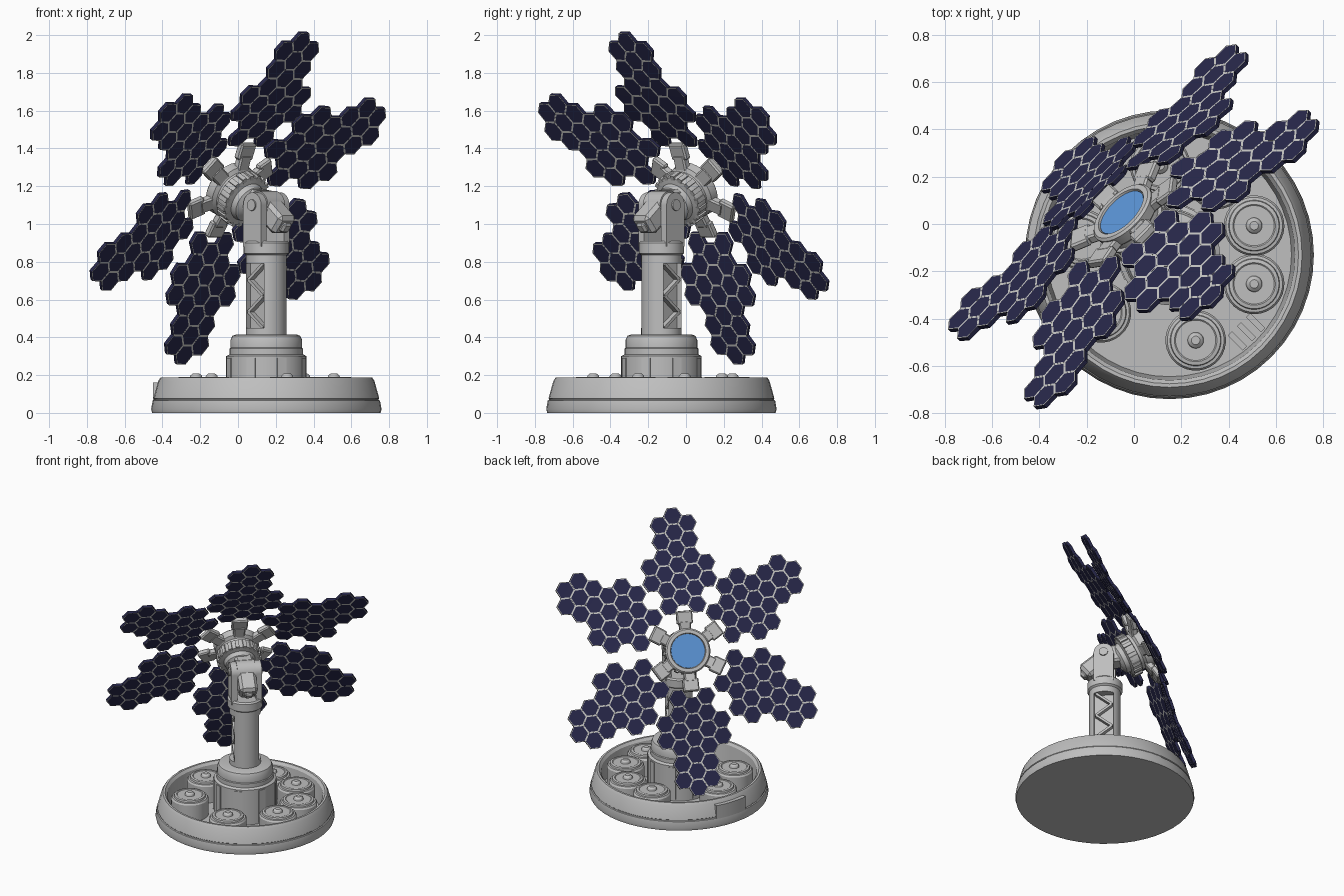
import bpy, bmesh
from math import sin, cos, pi, radians, sqrt, asin
from mathutils import Matrix, Vector

if "Cube" in bpy.data.objects:
    bpy.data.objects.remove(bpy.data.objects["Cube"])


def material(name, rgb):
    m = bpy.data.materials.new(name)
    m.use_nodes = True
    m.diffuse_color = (*rgb, 1)
    m.node_tree.nodes["Principled BSDF"].inputs["Base Color"].default_value = (*rgb, 1)
    return m


GRAY = material("metal_gray", (0.52, 0.52, 0.52))
FRAME = material("frame_gray", (0.58, 0.58, 0.56))
NAVY = material("solar_navy", (0.021, 0.021, 0.07))
BLUE = material("lens_blue", (0.11, 0.31, 0.70))


def frame(x, y, z, origin):
    m = Matrix((x, y, z)).transposed().to_4x4()
    m.translation = origin
    return m


def turn(deg, about='Z'):
    return Matrix.Rotation(radians(deg), 4, about)


ALONG_X = turn(90, 'Y')

# Column frame: x along the hinge, y toward the dish. Dish frame: z is its axis
C = frame((0.707, 0.707, 0), (-0.707, 0.707, 0), (0, 0, 1), (0.15, -0.13, 0))
tilt = radians(28)
axis = Vector((-0.707 * cos(tilt), 0.707 * cos(tilt), sin(tilt))).normalized()
side = Vector((-1, -1, 0)).normalized()
D = frame(side, axis.cross(side), axis, (0.01, -0.012, 1.145)) @ turn(1)


def finish(bm, name, matrix, mats):
    bmesh.ops.recalc_face_normals(bm, faces=bm.faces)
    for f in bm.faces:
        f.smooth = True
    for e in bm.edges:
        e.smooth = len(e.link_faces) == 2 and e.calc_face_angle(0) < radians(32)
    me = bpy.data.meshes.new(name)
    bm.to_mesh(me)
    bm.free()
    for m in mats:
        me.materials.append(m)
    ob = bpy.data.objects.new(name, me)
    ob.matrix_world = matrix
    bpy.context.collection.objects.link(ob)


def loft(bm, rings):
    for a, b in zip(rings, rings[1:]):
        for i in range(len(a)):
            j = (i + 1) % len(a)
            bm.faces.new((a[i], a[j], b[j], b[i]))
    for r in (rings[0], rings[-1]):
        bm.faces.new(r)


def lathe(name, profile, matrix, mat=GRAY, n=40):
    bm = bmesh.new()
    loft(bm, [[bm.verts.new((r * cos(2 * pi * i / n), r * sin(2 * pi * i / n), z))
               for i in range(n)] for r, z in profile])
    finish(bm, name, matrix, [mat])


def prism(name, outline, z0, z1, matrix):
    bm = bmesh.new()
    loft(bm, [[bm.verts.new((x, y, z)) for x, y in outline] for z in (z0, z1)])
    finish(bm, name, matrix, [GRAY])


def box(name, size, at, matrix, bevel=0.0):
    bm = bmesh.new()
    bmesh.ops.create_cube(bm, size=1, matrix=Matrix.Translation(at) @ Matrix.Diagonal((*size, 1)))
    if bevel:
        bmesh.ops.bevel(bm, geom=bm.edges[:], offset=bevel, segments=1, affect='EDGES')
    finish(bm, name, matrix, [GRAY])


def beam(name, a, b, w, h, matrix, bevel=0.0):
    a, b = Vector(a), Vector(b)
    d = (b - a).normalized()
    x = Vector((1, 0, 0))
    m = frame(x, d.cross(x), d, (a + b) / 2)
    box(name, (w, h, (b - a).length), (0, 0, 0), matrix @ m, bevel)


# Bowl-shaped base
lathe("base_bowl", [(0.605, 0), (0.61, 0.02), (0.602, 0.065), (0.595, 0.068), (0.595, 0.074),
                    (0.598, 0.077), (0.572, 0.17), (0.56, 0.188), (0.545, 0.188), (0.53, 0.17),
                    (0.515, 0.04)], C, n=48)
# Raised panel on the rim
arc = [radians(a) for a in range(150, 177, 3)]
prism("rim_panel", [(0.603 * cos(a), 0.603 * sin(a)) for a in arc] +
      [(0.55 * cos(a), 0.55 * sin(a)) for a in reversed(arc)], 0.06, 0.16,
      Matrix.Translation((0.15, -0.13, 0)))

# Drums on the deck
for k, a in enumerate((-145, -95, -28, 26, 64, 103, 141)):
    lathe(f"drum_{k}", [(0.128, 0.03), (0.128, 0.16), (0.12, 0.172), (0.108, 0.174),
                        (0.105, 0.186), (0.09, 0.189), (0.085, 0.185), (0.034, 0.185),
                        (0.03, 0.198), (0.018, 0.208)],
          C @ turn(-90 + a) @ Matrix.Translation((0.378, 0, 0)), n=32)
# Deck ridges
for k in (-1, 0, 1):
    box("deck_ridge", (0.025, 0.09, 0.02), (k * 0.055, -0.46, 0.045), C)

# Pedestal with side panels
lathe("pedestal", [(0.213, 0.03), (0.213, 0.3), (0.195, 0.31), (0.195, 0.34), (0.19, 0.345),
                   (0.19, 0.385), (0.18, 0.408), (0.16, 0.415)], C)
for k in range(8):
    box("pedestal_panel", (0.02, 0.05, 0.24), (0.207, 0, 0.17), C @ turn(45 * k + 22.5))

# Column with two truss windows
R, HALF, DEPTH = 0.107, 0.067, 0.05
lathe("column_foot", [(R, 0.4), (R, 0.45)], C)
lathe("column_top", [(R, 0.79), (R, 0.835), (0.12, 0.845), (0.12, 0.9), (0.11, 0.91)], C)
edge = sqrt(R * R - HALF * HALF)
start = asin(HALF / R)
outline = []
for s in (1, -1):
    outline += [(s * DEPTH, -s * HALF), (s * DEPTH, s * HALF), (s * edge, s * HALF)]
    for k in range(1, 12):
        a = start + k * (pi - 2 * start) / 12
        outline.append((s * R * cos(a), s * R * sin(a)))
    outline.append((-s * edge, s * HALF))
prism("column_shaft", outline, 0.45, 0.79, C)
for s in (-1, 1):
    for k in range(4):
        lo, hi = 0.45 + 0.085 * k, 0.535 + 0.085 * k
        y = 0.055 if k % 2 else -0.055
        beam("truss_bar", (s * 0.065, y, lo), (s * 0.065, -y, hi), 0.035, 0.016, C)

# Fork and hinge
for s in (-1, 1):
    box("fork_arm", (0.042, 0.134, 0.22), (s * 0.085, 0, 0.99), C)
    lathe("fork_cap", [(0.067, -0.021), (0.067, 0.021)],
          C @ Matrix.Translation((s * 0.085, 0, 1.1)) @ ALONG_X, n=32)
    lathe("hinge_bolt", [(0.03, -0.008), (0.03, 0.008)],
          C @ Matrix.Translation((s * 0.107, 0, 1.1)) @ ALONG_X, n=16)
lathe("hinge_barrel", [(0.075, -0.064), (0.075, 0.064)],
      C @ Matrix.Translation((0, 0, 1.1)) @ ALONG_X, n=32)
beam("dish_arm", (0, 0, 1.11), (0, 0.13, 1.125), 0.125, 0.13, C, 0.015)
beam("rear_arm", (0, 0, 1.1), (0, -0.14, 0.985), 0.125, 0.12, C, 0.02)
beam("rear_plug", (0, -0.13, 0.993), (0, -0.155, 0.972), 0.06, 0.06, C, 0.012)

# Dish hub with toothed back and lens
lathe("hub", [(0.07, -0.11), (0.1, -0.09), (0.108, -0.06), (0.14, -0.052), (0.145, -0.04),
              (0.145, 0.01), (0.13, 0.015), (0.13, 0.035), (0.15, 0.05), (0.155, 0.095),
              (0.145, 0.105), (0.122, 0.105), (0.118, 0.09)], D)
lathe("lens", [(0.116, 0.088), (0.116, 0.098)], D, BLUE)
for k in range(18):
    box("hub_tooth", (0.03, 0.025, 0.06), (0.138, 0, -0.025), D @ turn(20 * k))

# Solar petals made of framed hexagons, gently curved outward
HEX = 0.0647
PITCH = HEX * sqrt(3)
TIP = 0.985


def bend(r):
    return 0.09 * ((TIP - r) / 0.72) ** 2


def petal_cells():
    for col, first, count in ((0, 0, 6), (1, 0.5, 6), (2, 3, 2)):
        for s in ((-1, 1) if col else (1,)):
            for k in range(count):
                yield s * col * 1.5 * HEX, TIP - PITCH * (first + k + 0.5)


def petal(name, matrix):
    bm = bmesh.new()
    for t, r in petal_cells():
        rings = []
        for size, h in ((HEX - 0.006, 0.01), (HEX * 0.998, 0.01),
                        (HEX * 0.998, -0.01), (HEX - 0.006, -0.01)):
            ring = []
            for i in range(6):
                x, y = t + size * cos(i * pi / 3), r + size * sin(i * pi / 3)
                ring.append(bm.verts.new((x, y, bend(y) + h)))
            rings.append(ring)
        loft(bm, rings)
    # Cells and outer walls are navy, the flat borders are frame gray
    for f in bm.faces:
        heights = [v.co.z - bend(v.co.y) for v in f.verts]
        border = len(f.verts) == 4 and max(heights) - min(heights) < 0.005
        f.material_index = 0 if border else 1
    finish(bm, name, matrix, [FRAME, NAVY])


# Each petal has its own turn about the hub and a slight pitch
for k, (angle, pitch) in enumerate(((0, 0), (58, 0), (122, 0), (180, -2), (239, 2), (302, 0))):
    spin = D @ turn(angle) @ turn(pitch, 'X')
    petal(f"solar_petal_{k}", spin)
    beam(f"petal_bracket_{k}", (0, 0.12, 0.06), (0, 0.21, 0.077), 0.08, 0.045, spin, 0.008)
    beam(f"petal_mount_{k}", (0, 0.185, 0.075), (0, 0.275, 0.085), 0.11, 0.04, spin, 0.008)
